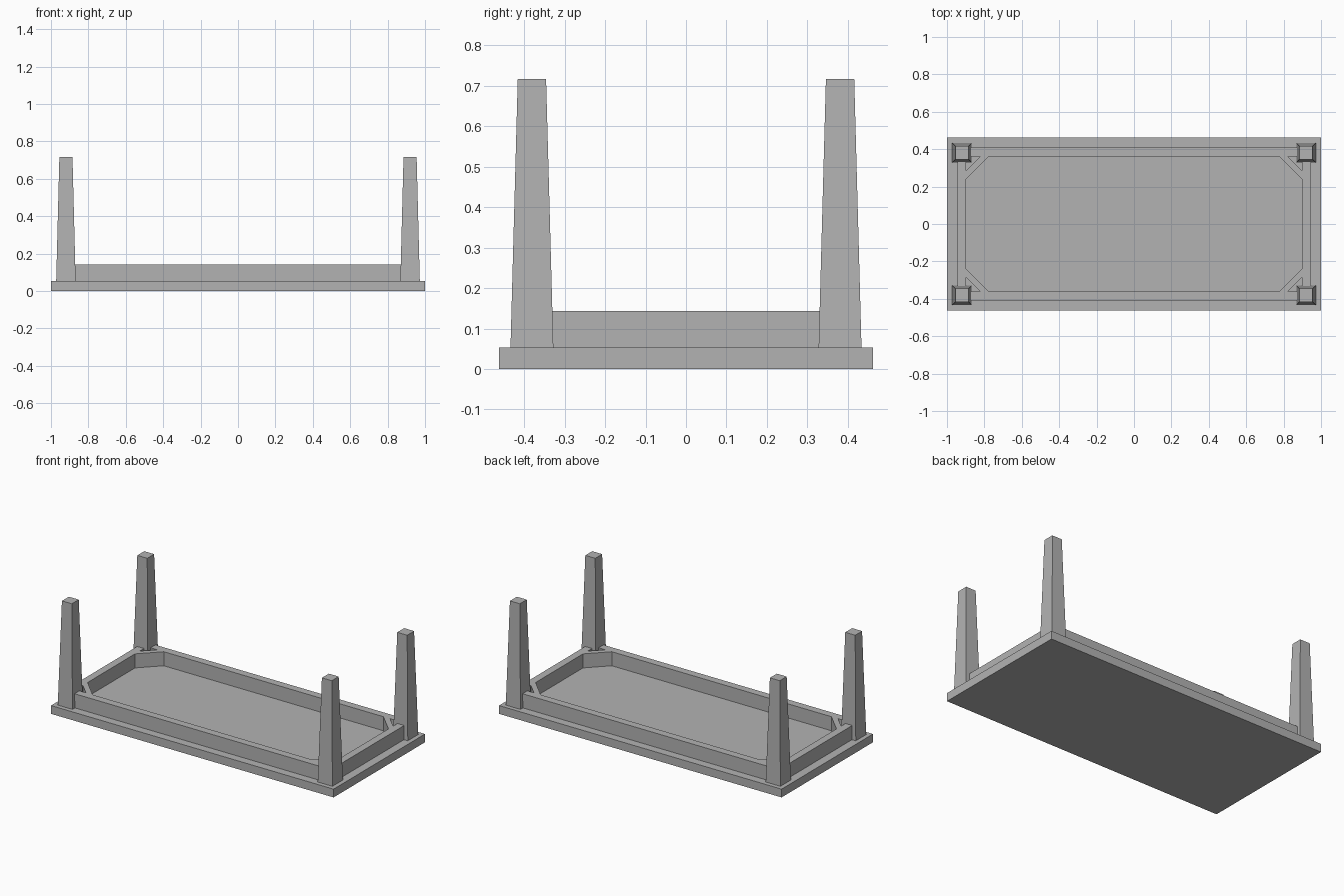
import bpy
import bmesh

cube = bpy.data.objects.get("Cube")
if cube:
    bpy.data.objects.remove(cube, do_unlink=True)

GREY = (0.45, 0.45, 0.45, 1.0)
mat = bpy.data.materials.new("plain grey")
mat.use_nodes = True
mat.diffuse_color = GREY
mat.node_tree.nodes["Principled BSDF"].inputs["Base Color"].default_value = GREY


def prism(name, base, z0, z1, top=None):
    """Solid between a base outline and a top outline (same outline by default)."""
    bm = bmesh.new()
    low = [bm.verts.new((x, y, z0)) for x, y in base]
    high = [bm.verts.new((x, y, z1)) for x, y in (top or base)]
    bm.faces.new(low)
    bm.faces.new(high)
    n = len(low)
    for i in range(n):
        j = (i + 1) % n
        bm.faces.new((low[i], low[j], high[j], high[i]))
    bmesh.ops.recalc_face_normals(bm, faces=bm.faces)
    mesh = bpy.data.meshes.new(name)
    bm.to_mesh(mesh)
    bm.free()
    mesh.materials.append(mat)
    obj = bpy.data.objects.new(name, mesh)
    bpy.context.collection.objects.link(obj)
    return obj


def rect(cx, cy, hx, hy):
    return [(cx - hx, cy - hy), (cx + hx, cy - hy), (cx + hx, cy + hy), (cx - hx, cy + hy)]


SLAB, RAIL, LEG = 0.053, 0.143, 0.717     # heights of the part tops
LEG_X, LEG_Y = 0.92, 0.381                # leg centres
IN_X, IN_Y = 0.897, 0.36                  # inner faces of the rails
OUT_X, OUT_Y = 0.945, 0.409               # outer faces of the rails

# Table top lying face down
prism("table_top", rect(0, 0, 1.0, 0.462), 0, SLAB)

# Apron rails, ending inside the legs
for s, side in ((-1, "front"), (1, "back")):
    prism(side + "_rail", rect(0, s * (IN_Y + OUT_Y) / 2, LEG_X, (OUT_Y - IN_Y) / 2), SLAB, RAIL)
for s, side in ((-1, "right"), (1, "left")):
    prism(side + "_rail", rect(s * (IN_X + OUT_X) / 2, 0, (OUT_X - IN_X) / 2, LEG_Y), SLAB, RAIL)

# Tapered legs and diagonal corner braces
for sx, side in ((-1, "right"), (1, "left")):
    for sy, end in ((-1, "front"), (1, "back")):
        corner = end + "_" + side
        cx, cy = sx * LEG_X, sy * LEG_Y
        prism(corner + "_leg", rect(cx, cy, 0.052, 0.053), SLAB, LEG, rect(cx, cy, 0.035, 0.035))
        far, near = 0.12, 0.073
        brace = [(IN_X, IN_Y - far), (IN_X, IN_Y - near), (IN_X - near, IN_Y), (IN_X - far, IN_Y)]
        prism(corner + "_brace", [(sx * x, sy * y) for x, y in brace], SLAB, RAIL)
